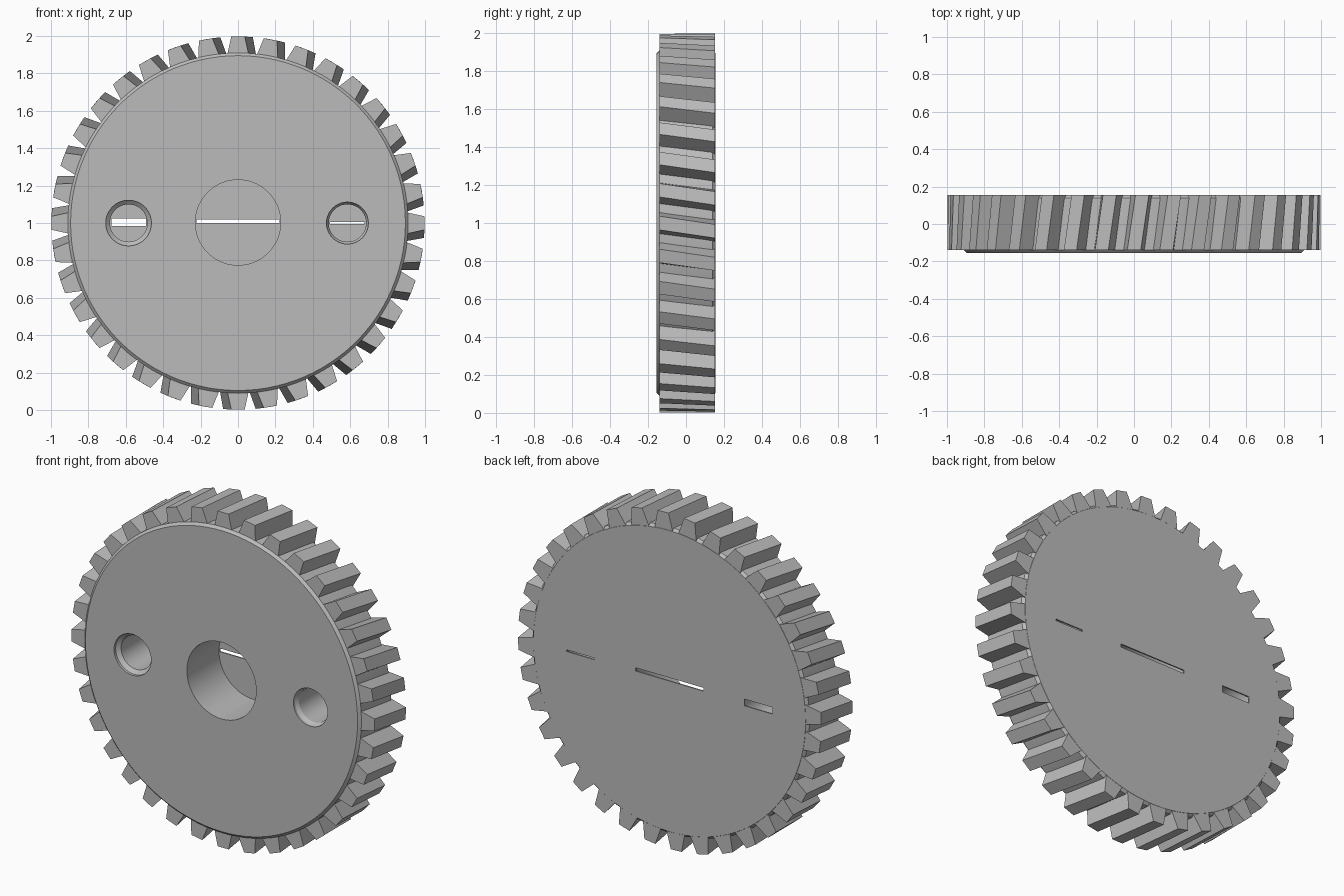
import bpy, bmesh, math
from mathutils import Matrix

cube = bpy.data.objects.get("Cube")
if cube:
    bpy.data.objects.remove(cube)

grey = bpy.data.materials.new("plain grey")
grey.use_nodes = True
colour = (0.5, 0.5, 0.5, 1)
grey.diffuse_color = colour
grey.node_tree.nodes["Principled BSDF"].inputs["Base Color"].default_value = colour

FRONT, BACK, CENTRE_Z = -0.155, 0.155, 1.0


def finish(name, bm):
    bmesh.ops.recalc_face_normals(bm, faces=bm.faces)
    mesh = bpy.data.meshes.new(name)
    bm.to_mesh(mesh)
    bm.free()
    mesh.materials.append(grey)
    obj = bpy.data.objects.new(name, mesh)
    bpy.context.collection.objects.link(obj)
    return obj


def lathe(bm, profile, x=0, z=CENTRE_Z, sides=72):
    """Closed solid around a y axis, from (radius, y) pairs."""
    rings = []
    for r, y in profile:
        angles = [2 * math.pi * i / sides for i in range(sides)]
        rings.append([bm.verts.new((x + r * math.cos(a), y, z + r * math.sin(a))) for a in angles])
    for a, b in zip(rings, rings[1:]):
        for i in range(sides):
            j = (i + 1) % sides
            bm.faces.new((a[i], a[j], b[j], b[i]))
    bm.faces.new(rings[0])
    bm.faces.new(rings[-1])


def box(bm, centre, size):
    m = Matrix.Translation(centre) @ Matrix.Diagonal((*size, 1))
    bmesh.ops.create_cube(bm, size=1, matrix=m)


def cut(target, cutter):
    cutter.hide_render = True
    mod = target.modifiers.new("cut", "BOOLEAN")
    mod.operation = "DIFFERENCE"
    mod.solver = "EXACT"
    mod.object = cutter
    bpy.context.view_layer.objects.active = target
    bpy.ops.object.modifier_apply(modifier=mod.name)
    bpy.data.objects.remove(cutter)


# Wheel body with chamfered rims
bm = bmesh.new()
lathe(bm, [(0.895, FRONT), (0.91, -0.14), (0.91, 0.14), (0.895, BACK)], sides=108)
body = finish("wheel_body", bm)

# Blind bore and two countersunk holes, open at the front
bm = bmesh.new()
floor = BACK - 0.008
lathe(bm, [(0.228, -0.3), (0.228, floor)], z=1.003)
for x, rim in ((-0.585, 0.122), (0.585, 0.112)):
    lathe(bm, [(rim, -0.3), (rim, FRONT + 0.015), (0.1, FRONT + 0.035), (0.1, floor)], x=x, sides=40)
cut(body, finish("hole_cutter", bm))

# Narrow slots through the hole floors
bm = bmesh.new()
for x, z, length, height in ((0, 1.01, 0.445, 0.02), (-0.585, 1.005, 0.185, 0.04), (0.585, 1.0, 0.185, 0.01)):
    box(bm, (x, 0.16, z), (length, 0.06, height))
cut(body, finish("slot_cutter", bm))

# Helical teeth: tapered bars, turned clockwise towards the back
TEETH, TWIST = 36, math.radians(2.5)
section = [(-0.062, 0.88), (-0.036, 0.997), (0.036, 0.997), (0.062, 0.88)]
bm = bmesh.new()
for n in range(TEETH):
    ends = []
    for y, turn in ((-0.14, 0), (BACK - 0.001, TWIST)):
        a = 2 * math.pi * n / TEETH + turn
        c, s = math.cos(a), math.sin(a)
        ends.append([bm.verts.new((w * c + r * s, y, CENTRE_Z + r * c - w * s)) for w, r in section])
    front, back = ends
    bm.faces.new(front)
    bm.faces.new(back)
    for i in range(4):
        j = (i + 1) % 4
        bm.faces.new((front[i], front[j], back[j], back[i]))
finish("gear_teeth", bm)

# Smooth the round walls, keep edges crisp
bpy.ops.object.select_all(action="DESELECT")
body.select_set(True)
bpy.context.view_layer.objects.active = body
bpy.ops.object.shade_smooth_by_angle(angle=math.radians(20))
